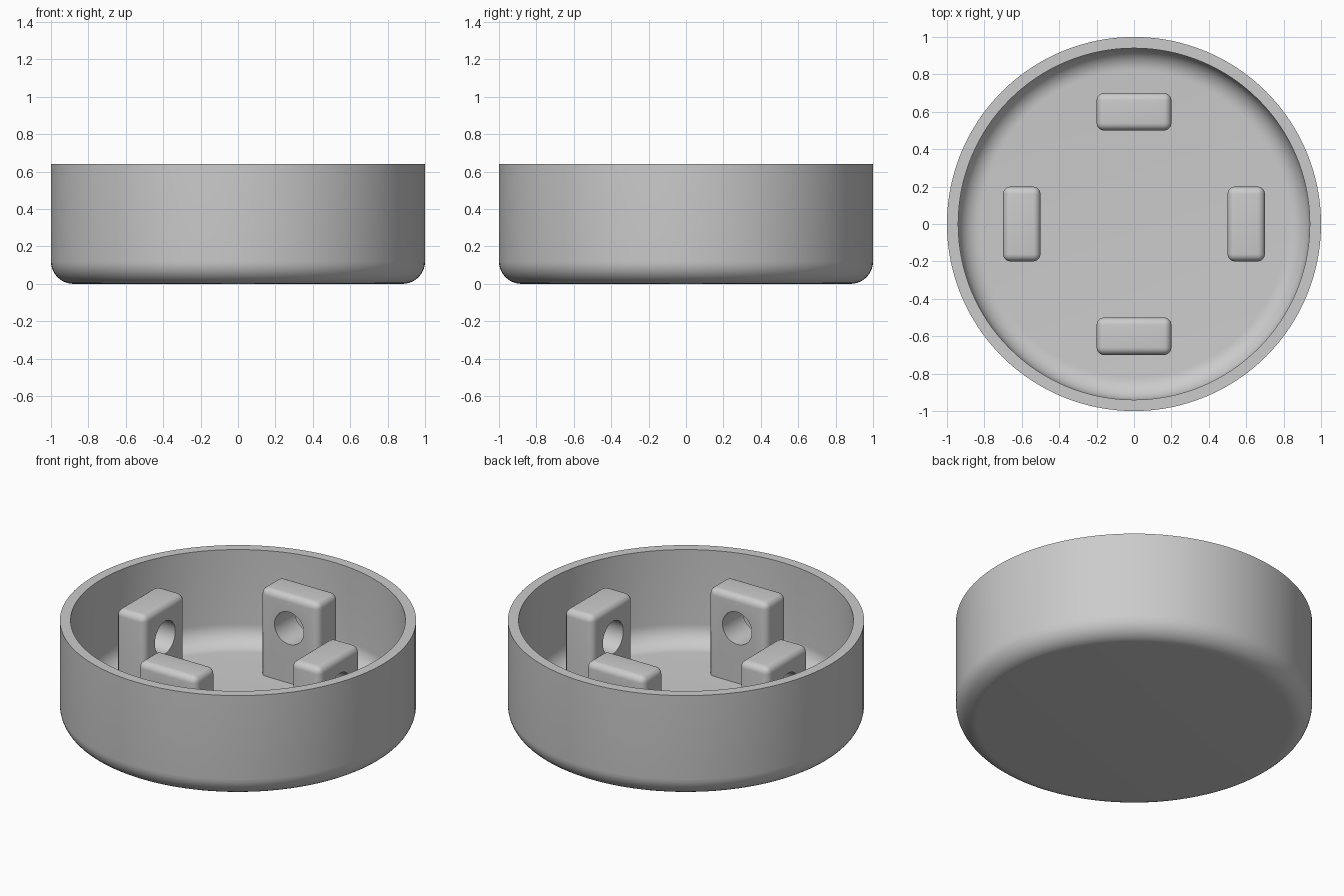
import bpy, bmesh
from math import pi, sin, cos, radians
from mathutils import Matrix, Vector

default = bpy.data.objects.get("Cube")
if default:
    bpy.data.objects.remove(default, do_unlink=True)

HEIGHT, RADIUS, WALL, FILLET = 0.64, 1.0, 0.06, 0.12
TAB_TOP, TAB_ROUND, HOLE_Z, HOLE_R = 0.6, 0.04, 0.4, 0.1

grey = bpy.data.materials.new("plain_grey")
grey.use_nodes = True
colour = (0.6, 0.6, 0.6, 1)
grey.diffuse_color = colour
grey.node_tree.nodes["Principled BSDF"].inputs["Base Color"].default_value = colour


def make_object(name, bm):
    mesh = bpy.data.meshes.new(name)
    bmesh.ops.recalc_face_normals(bm, faces=bm.faces)
    bm.to_mesh(mesh)
    bm.free()
    mesh.materials.append(grey)
    obj = bpy.data.objects.new(name, mesh)
    bpy.context.collection.objects.link(obj)
    return obj


def smooth(obj):
    bpy.ops.object.select_all(action='DESELECT')
    obj.select_set(True)
    bpy.context.view_layer.objects.active = obj
    bpy.ops.object.shade_smooth_by_angle(angle=radians(35))


def fillet(radius, base, steps=10):
    """Quarter-round from the flat base up to the vertical wall."""
    angles = [pi / 2 * i / steps for i in range(steps + 1)]
    return [Vector((radius - FILLET + FILLET * sin(a), 0, base + FILLET - FILLET * cos(a)))
            for a in angles]


# Round dish: one closed wall profile spun about z
outer = [Vector((0, 0, 0))] + fillet(RADIUS, 0) + [Vector((RADIUS, 0, HEIGHT))]
inner = [Vector((0, 0, WALL))] + fillet(RADIUS - WALL, WALL) + [Vector((RADIUS - WALL, 0, HEIGHT))]
bm = bmesh.new()
verts = [bm.verts.new(p) for p in outer + inner[::-1]]
edges = [bm.edges.new(pair) for pair in zip(verts, verts[1:])]
bmesh.ops.spin(bm, geom=verts + edges, cent=(0, 0, 0), axis=(0, 0, 1),
               angle=2 * pi, steps=128, use_merge=True)
bmesh.ops.remove_doubles(bm, verts=bm.verts, dist=0.0001)
bmesh.ops.dissolve_degenerate(bm, edges=bm.edges, dist=0.0001)
smooth(make_object("round_dish", bm))

# Rounded upright tab, its foot sunk slightly into the floor
foot = WALL - 0.01
bm = bmesh.new()
bmesh.ops.create_cube(bm, size=1, matrix=Matrix.Translation((0.6, 0, (foot + TAB_TOP) / 2))
                      @ Matrix.Diagonal((0.2, 0.4, TAB_TOP - foot, 1)))
rounded = [e for e in bm.edges if max(v.co.z for v in e.verts) > WALL]
bmesh.ops.bevel(bm, geom=rounded, offset=TAB_ROUND, segments=6, profile=0.5, affect='EDGES')
tab = make_object("upright_tab_1", bm)

# Bore the radial hole through the tab
bm = bmesh.new()
bmesh.ops.create_cone(bm, cap_ends=True, segments=48, radius1=HOLE_R, radius2=HOLE_R, depth=0.5,
                      matrix=Matrix.Translation((0.6, 0, HOLE_Z)) @ Matrix.Rotation(pi / 2, 4, 'Y'))
cutter = make_object("hole_cutter", bm)
cutter.hide_render = True
bore = tab.modifiers.new("bore", 'BOOLEAN')
bore.operation = 'DIFFERENCE'
bore.solver = 'EXACT'
bore.object = cutter
bpy.context.view_layer.update()
bored = bpy.data.meshes.new_from_object(tab.evaluated_get(bpy.context.evaluated_depsgraph_get()))
tab.modifiers.clear()
tab.data = bored
bpy.data.objects.remove(cutter, do_unlink=True)
smooth(tab)

# Repeat the tab at each quarter turn
for i in range(1, 4):
    copy = bpy.data.objects.new(f"upright_tab_{i + 1}", tab.data)
    copy.rotation_euler.z = i * pi / 2
    bpy.context.collection.objects.link(copy)
